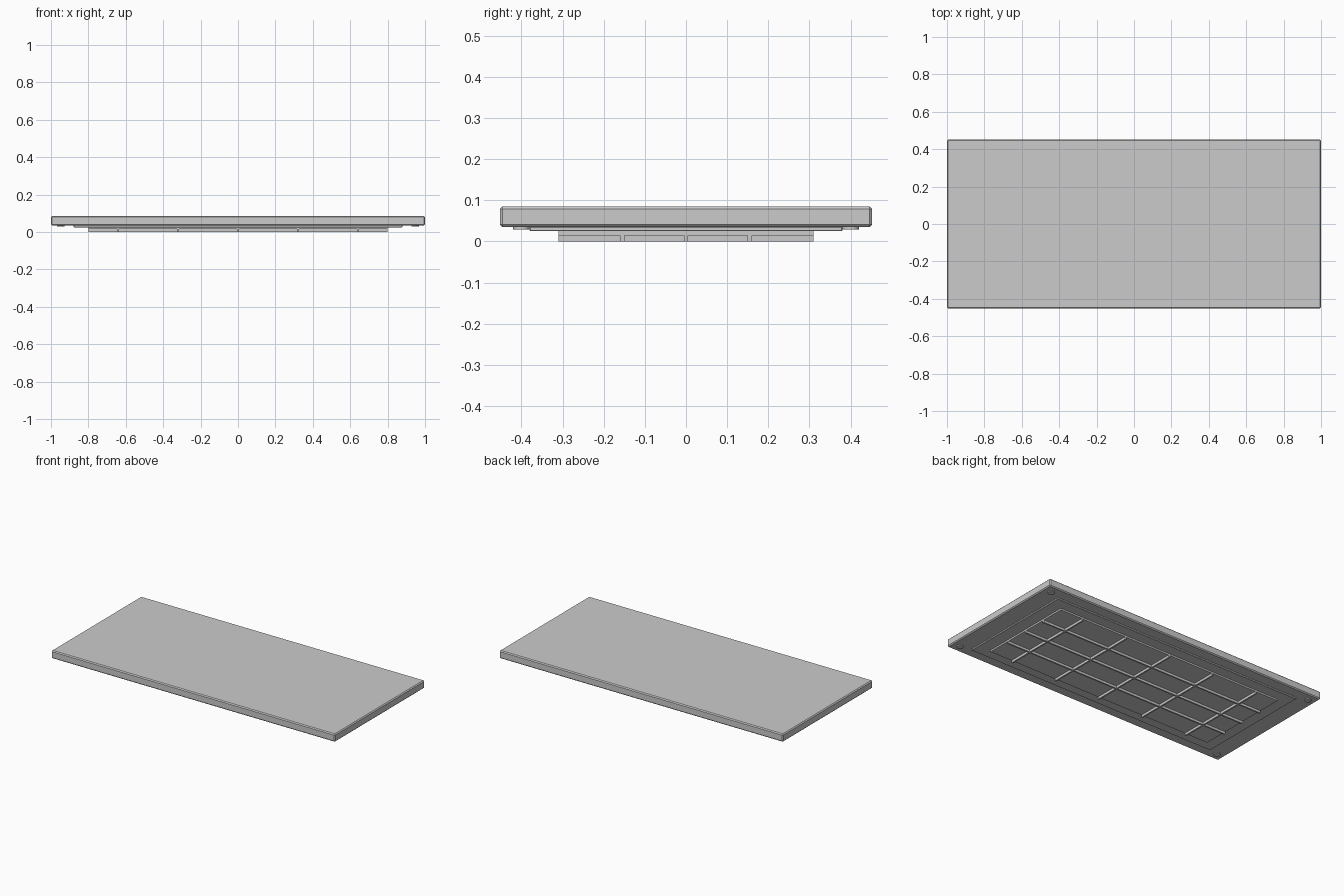
import bpy, bmesh

if "Cube" in bpy.data.objects:
    bpy.data.objects.remove(bpy.data.objects["Cube"])

grey = bpy.data.materials.new("light_grey")
grey.diffuse_color = (0.6, 0.6, 0.6, 1)
grey.use_nodes = True
grey.node_tree.nodes["Principled BSDF"].inputs["Base Color"].default_value = grey.diffuse_color


def finish(name, bm, bevel=0.0):
    if bevel:
        bmesh.ops.bevel(bm, geom=bm.edges[:], offset=bevel, segments=1,
                        affect='EDGES', profile=0.5)
    mesh = bpy.data.meshes.new(name)
    bm.to_mesh(mesh)
    bm.free()
    mesh.materials.append(grey)
    obj = bpy.data.objects.new(name, mesh)
    bpy.context.collection.objects.link(obj)
    return obj


def box(name, hx, hy, z0, z1, x=0.0, y=0.0, bevel=0.0):
    bm = bmesh.new()
    bmesh.ops.create_cube(bm, size=1.0)
    for v in bm.verts:
        v.co = (x + v.co.x * 2 * hx, y + v.co.y * 2 * hy,
                z0 + (v.co.z + 0.5) * (z1 - z0))
    return finish(name, bm, bevel)


# Main slab with chamfered edges
box("slab", 1.0, 0.452, 0.035, 0.085, bevel=0.006)

# Stepped plates on the underside
box("back_panel", 0.88, 0.38, 0.025, 0.036, bevel=0.002)
box("inner_plate", 0.80, 0.31, 0.015, 0.026)

# Grid of ribs below the inner plate
for i in range(-2, 3):
    box(f"cross_rib_{i + 3}", 0.005, 0.31, 0.0, 0.016, x=i * 0.32)
for j in range(-1, 2):
    box(f"long_rib_{j + 2}", 0.80, 0.005, 0.0005, 0.016, y=j * 0.155)

# Round pads at the four corners
for sx in (-1, 1):
    for sy in (-1, 1):
        bm = bmesh.new()
        bmesh.ops.create_cone(bm, cap_ends=True, segments=16, radius1=0.02,
                              radius2=0.02, depth=0.008)
        bmesh.ops.translate(bm, verts=bm.verts[:],
                            vec=(sx * 0.948, sy * 0.40, 0.033))
        finish("corner_pad", bm)
